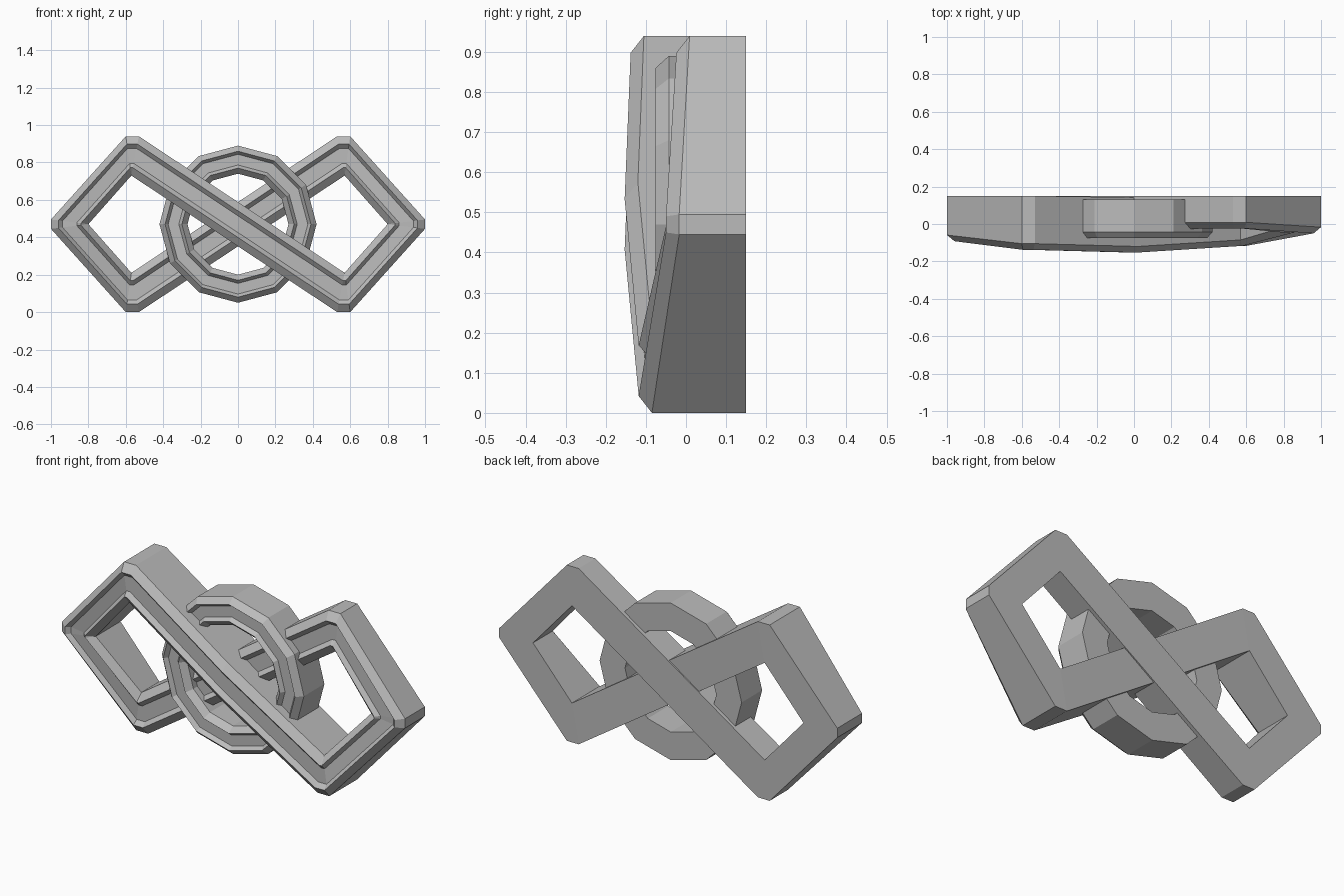
import bpy, bmesh, math
from mathutils import Vector

if "Cube" in bpy.data.objects:
    bpy.data.objects.remove(bpy.data.objects["Cube"])

grey = bpy.data.materials.new("plain_grey")
grey.use_nodes = True
grey.diffuse_color = (0.5, 0.5, 0.5, 1)
grey.node_tree.nodes["Principled BSDF"].inputs["Base Color"].default_value = (0.5, 0.5, 0.5, 1)

CZ = 0.47  # height of the centre

# Grooved band section: (fraction across the band, depth behind the ridge)
SECTION = [(0, 0.033), (0.2, 0), (0.31, 0.022), (0.69, 0.022), (0.8, 0), (1, 0.033)]


def band(name, stations):
    """Closed loop of sections; each station is (edge_a, edge_b, ridge_y, back_y)."""
    bm = bmesh.new()
    rings = []
    for a, b, ridge, back in stations:
        a, b = Vector(a), Vector(b)
        pts = [(a, back)] + [(a.lerp(b, t), ridge + d) for t, d in SECTION] + [(b, back)]
        rings.append([bm.verts.new((p.x, y, CZ + p.y)) for p, y in pts])
    n = len(rings[0])
    for i, ring in enumerate(rings):
        nxt = rings[(i + 1) % len(rings)]
        for j in range(n):
            k = (j + 1) % n
            bm.faces.new((ring[j], ring[k], nxt[k], nxt[j]))
    bmesh.ops.remove_doubles(bm, verts=bm.verts, dist=0.0005)
    bmesh.ops.recalc_face_normals(bm, faces=bm.faces)
    mesh = bpy.data.meshes.new(name)
    bm.to_mesh(mesh)
    bm.free()
    mesh.materials.append(grey)
    obj = bpy.data.objects.new(name, mesh)
    bpy.context.collection.objects.link(obj)
    return obj


# Corner of one half loop: two blunt outer points and one sharp inner point
SIDE = [((-0.60, 0.47), (-0.57, 0.26)), ((-0.53, 0.47), (-0.57, 0.26))]
TIP = [((-1.0, -0.025), (-0.80, 0)), ((-1.0, 0.025), (-0.80, 0))]
BACK = 0.15


def flip(p, sx, sz):
    return (p[0] * sx, p[1] * sz)


def corner(pairs, ridge, sx=1, sz=1, swap=False):
    out = []
    for outer, inner in pairs:
        o, i = flip(outer, sx, sz), flip(inner, sx, sz)
        out.append((i, o, ridge, BACK) if swap else (o, i, ridge, BACK))
    return out


def middle(s, t, ridge, back):
    """Station halfway along a crossing strap."""
    a = (Vector(s[0]) + Vector(t[0])) / 2
    b = (Vector(s[1]) + Vector(t[1])) / 2
    return (a, b, ridge, back)


# Figure-eight band: the edges swap inside and outside between the two halves
lower_left = corner(SIDE[::-1], -0.035, sz=-1)
left_tip = corner(TIP, -0.092)
upper_left = corner(SIDE, -0.138)
lower_right = corner(SIDE[::-1], -0.118, sx=-1, sz=-1, swap=True)
right_tip = corner(TIP, -0.05, sx=-1, swap=True)
upper_right = corner(SIDE, -0.024, sx=-1, swap=True)
front_mid = middle(upper_left[-1], lower_right[0], -0.153, 0.142)
back_mid = middle(upper_right[-1], lower_left[0], -0.028, BACK)

band("figure_eight_band", lower_left + left_tip + upper_left + [front_mid]
     + lower_right + right_tip + upper_right + [back_mid])

# Twelve-sided ring threaded through the crossing
SIDES = 12
ring = []
for i in range(SIDES):
    ang = math.tau * i / SIDES
    d = Vector((math.cos(ang), math.sin(ang)))
    ring.append((d * 0.42, d * 0.27, -0.076, 0.13))
band("centre_ring", ring)
